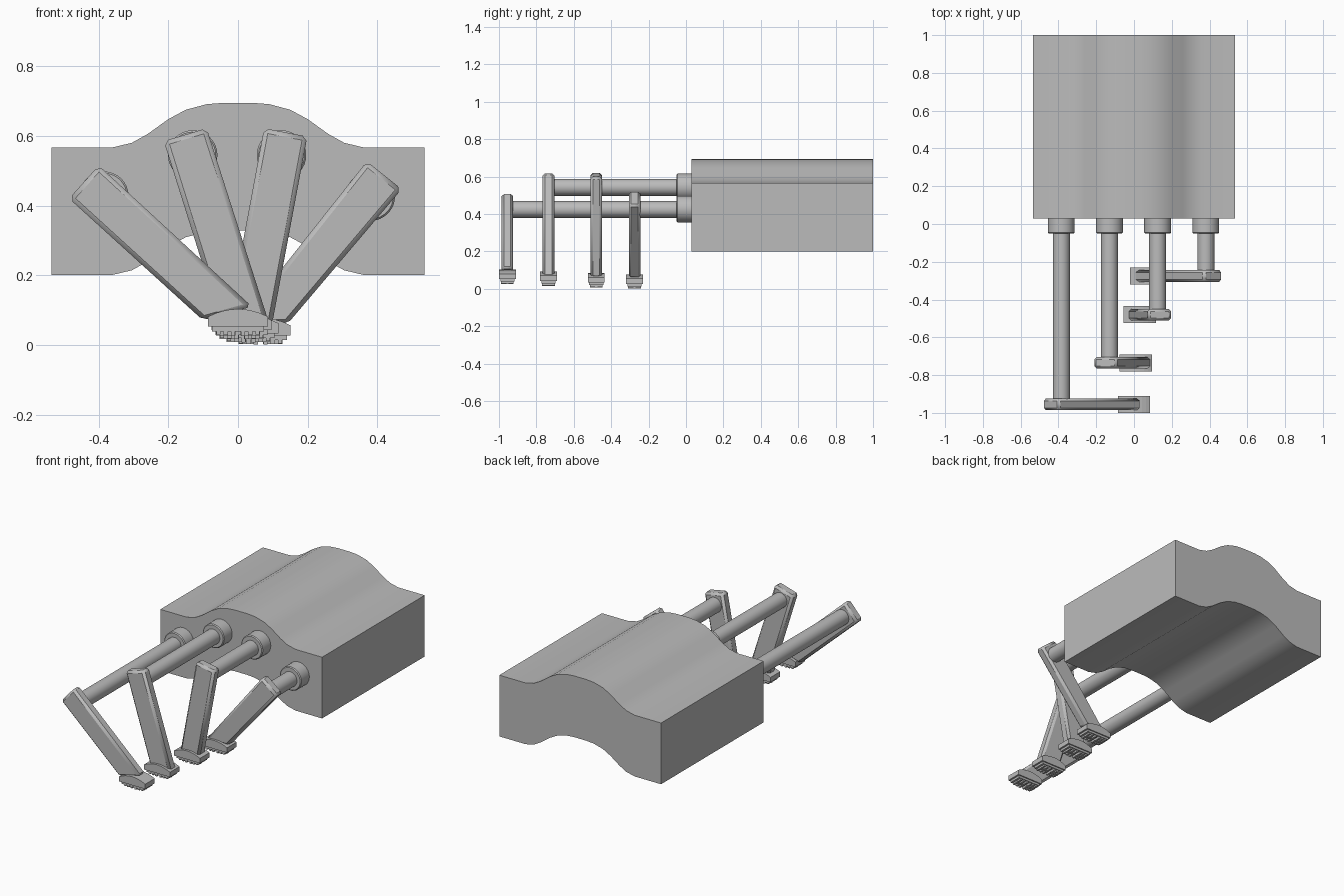
import bpy, bmesh, math
from mathutils import Vector

old = bpy.data.objects.get("Cube")
if old:
    bpy.data.objects.remove(old, do_unlink=True)

GREY = (0.5, 0.5, 0.5, 1.0)
metal = bpy.data.materials.new("plain grey")
metal.use_nodes = True
metal.diffuse_color = GREY
metal.node_tree.nodes["Principled BSDF"].inputs["Base Color"].default_value = GREY


def finish(name, bm, bevel=0.0, segments=1, smooth=None):
    bmesh.ops.recalc_face_normals(bm, faces=bm.faces)
    mesh = bpy.data.meshes.new(name)
    bm.to_mesh(mesh)
    bm.free()
    mesh.materials.append(metal)
    obj = bpy.data.objects.new(name, mesh)
    bpy.context.collection.objects.link(obj)
    if bevel:
        mod = obj.modifiers.new("bevel", 'BEVEL')
        mod.width = bevel
        mod.segments = segments
        mod.limit_method = 'ANGLE'
        mod.angle_limit = math.radians(40)
    if smooth:
        bpy.ops.object.select_all(action='DESELECT')
        obj.select_set(True)
        bpy.context.view_layer.objects.active = obj
        bpy.ops.object.shade_smooth_by_angle(angle=math.radians(smooth))
    return obj


def prism(name, outline, y0, y1, **kw):
    """Extrude an (x, z) outline from y0 to y1."""
    bm = bmesh.new()
    face = bm.faces.new([bm.verts.new((x, y0, z)) for x, z in outline])
    ext = bmesh.ops.extrude_face_region(bm, geom=[face])
    moved = [v for v in ext["geom"] if isinstance(v, bmesh.types.BMVert)]
    bmesh.ops.translate(bm, verts=moved, vec=(0, y1 - y0, 0))
    return finish(name, bm, **kw)


def box(name, x0, x1, y0, y1, z0, z1, **kw):
    return prism(name, [(x0, z0), (x1, z0), (x1, z1), (x0, z1)], y0, y1, **kw)


def rod(name, x, z, r, y0, y1, **kw):
    ring = [(x + r * math.cos(a * math.tau / 32), z + r * math.sin(a * math.tau / 32))
            for a in range(32)]
    return prism(name, ring, y0, y1, smooth=35, **kw)


# Housing: wavy slab, the underside repeats the top curve
half = [(0.535, 0.567), (0.36, 0.567), (0.305, 0.58), (0.26, 0.605), (0.2, 0.648),
        (0.15, 0.675), (0.09, 0.691), (0.04, 0.695)]
top = [(-x, z) for x, z in half] + half[::-1]
under = [(x, z - 0.366) for x, z in reversed(top)]
prism("housing", top + under, 0.03, 1.0, smooth=35)

# Each unit: shaft x, shaft z, arm y, top corners of arm, bottom corners, foot x, foot base z
units = [
    (-0.385, 0.425, -0.955, (-0.485, 0.42), (-0.40, 0.515), (-0.10, 0.07), (0.04, 0.11), 0.0, 0.025),
    (-0.13, 0.543, -0.735, (-0.213, 0.585), (-0.09, 0.622), (-0.048, 0.06), (0.09, 0.06), 0.01, 0.015),
    (0.125, 0.543, -0.48, (0.075, 0.622), (0.199, 0.598), (-0.03, 0.06), (0.098, 0.06), 0.03, 0.006),
    (0.38, 0.425, -0.275, (0.37, 0.527), (0.47, 0.447), (0.0, 0.06), (0.142, 0.06), 0.065, 0.0),
]

for i, (sx, sz, y, a, b, c, d, fx, base) in enumerate(units, 1):
    # Shaft and its bearing collar
    rod(f"collar_{i}", sx, sz + 0.002, 0.071, -0.05, 0.06, bevel=0.005)
    rod(f"shaft_{i}", sx, sz, 0.045, y, 0.03)

    # Flat arm with chamfered edges
    prism(f"arm_{i}", [a, b, d, c], y - 0.031, y + 0.031, bevel=0.013, smooth=20)

    # Foot block with a gently arched top
    w = 0.086
    arch = [(fx + w * t / 4, base + 0.078 - 0.022 * (t / 4) ** 2) for t in range(4, -5, -1)]
    prism(f"foot_{i}", [(fx - w, base + 0.027), (fx + w, base + 0.027)] + arch,
          y - 0.045, y + 0.045)
    box(f"sole_{i}", fx - 0.075, fx + 0.075, y - 0.038, y + 0.038, base + 0.014, base + 0.03)

    # Two groups of raised bars below the sole
    for side in (-1, 1):
        cx = fx + side * 0.035
        box(f"tread_spine_{i}", cx - 0.028, cx + 0.028, y - 0.006, y + 0.006, base + 0.002, base + 0.02)
        for k in (-1, 0, 1):
            bx = cx + k * 0.021
            box(f"tread_bar_{i}", bx - 0.006, bx + 0.006, y - 0.034, y + 0.034,
                base + abs(bx - fx) * 0.08, base + 0.02)
